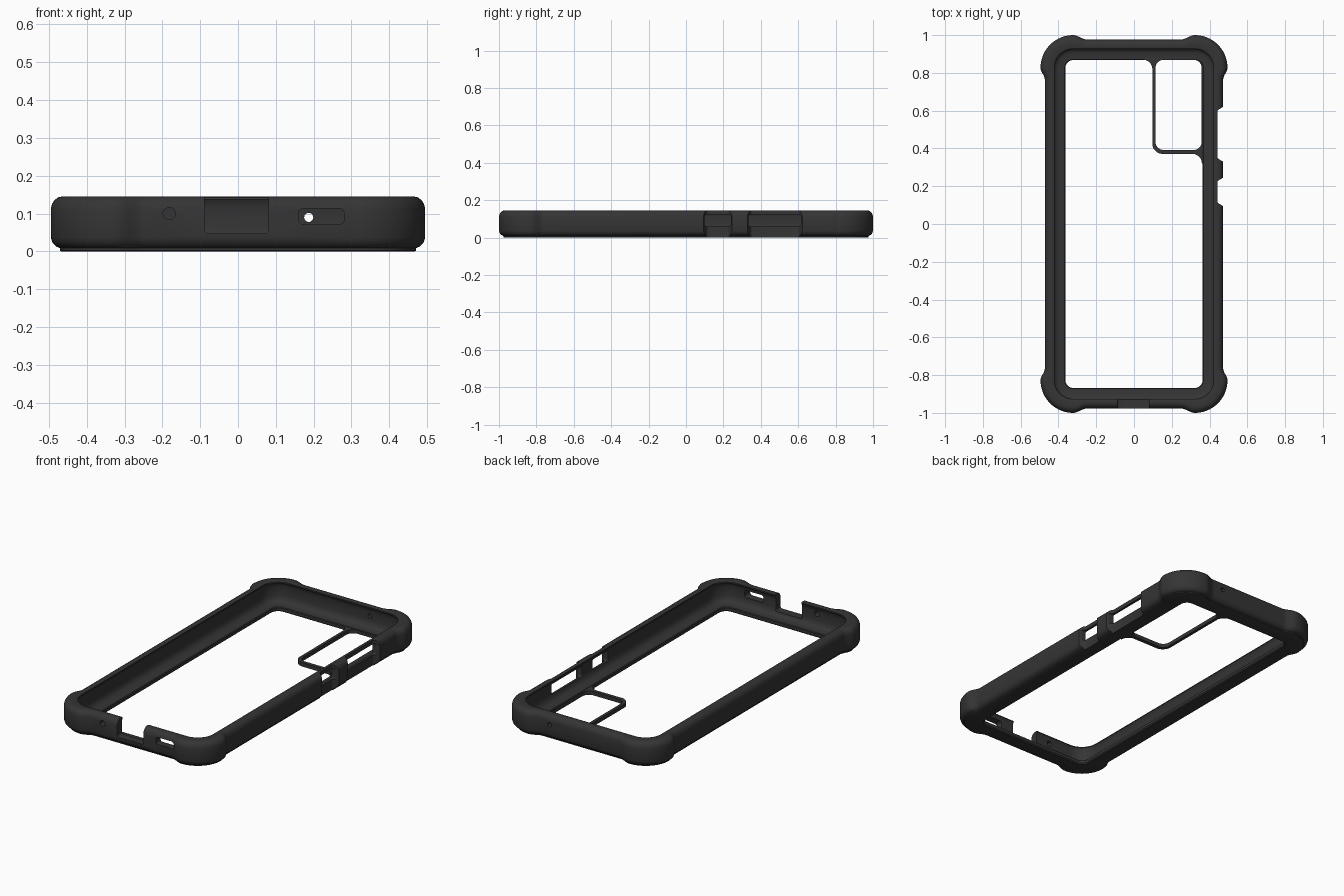
import bpy, bmesh
from math import sin, cos, pi, radians

if "Cube" in bpy.data.objects:
    bpy.data.objects.remove(bpy.data.objects["Cube"])

HX, HY, R, BUMP = 0.472, 0.977, 0.15, 0.023


def smooth(a, b, v):
    t = max(0.0, min(1.0, (v - a) / (b - a)))
    return t * t * (3 - 2 * t)


def arc(cx, cy, r, a0, a1, n=12):
    return [(cx + r * cos(radians(a0 + (a1 - a0) * i / n)),
             cy + r * sin(radians(a0 + (a1 - a0) * i / n))) for i in range(n + 1)]


def new_object(name, bm):
    bmesh.ops.recalc_face_normals(bm, faces=bm.faces)
    me = bpy.data.meshes.new(name)
    bm.to_mesh(me)
    bm.free()
    ob = bpy.data.objects.new(name, me)
    bpy.context.collection.objects.link(ob)
    return ob


def select(ob):
    bpy.ops.object.select_all(action='DESELECT')
    ob.select_set(True)
    bpy.context.view_layer.objects.active = ob


# Outline quarter: x, y, normal, corner pad weight
def quarter():
    pts = []
    for i in range(11):
        y = 0.75 + (HY - R - 0.75) * i / 10
        pts.append((HX, y, 1, 0, smooth(0.765, 0.827, y)))
    for i in range(1, 20):
        a = pi / 2 * i / 20
        pts.append((HX - R + R * cos(a), HY - R + R * sin(a), cos(a), sin(a), 1))
    for i in range(11):
        x = HX - R - (HX - R - 0.24) * i / 10
        pts.append((x, HY, 0, 1, smooth(0.25, 0.322, x)))
    return pts


q = quarter()
flip = lambda ps, sx, sy: [(x * sx, y * sy, nx * sx, ny * sy, w) for x, y, nx, ny, w in ps]
outline = q + flip(q[::-1], -1, 1) + flip(q, -1, -1) + flip(q[::-1], 1, -1)

# Wall section: offset from outline, height, pad factor
section = [(-0.028, 0, 1), (-0.024, 0.002, 1), (-0.024, 0.009, 1), (-0.014, 0.013, 1),
           (-0.005, 0.022, 1), (0, 0.036, 1), (0, 0.112, 1), (-0.003, 0.125, 1),
           (-0.010, 0.136, 1), (-0.020, 0.143, 1), (-0.031, 0.1455, 1),
           (-0.044, 0.1455, 0), (-0.050, 0.143, 0), (-0.051, 0.137, 0),
           (-0.046, 0.128, 0), (-0.043, 0.115, 0), (-0.043, 0.062, 0),
           (-0.048, 0.045, 0), (-0.058, 0.032, 0), (-0.072, 0.027, 0),
           (-0.105, 0.026, 0), (-0.109, 0.022, 0), (-0.109, 0.006, 0), (-0.103, 0, 0)]
bm = bmesh.new()
rings = []
for d, z, k in section:
    rings.append([bm.verts.new((x + nx * (d + BUMP * w * k), y + ny * (d + BUMP * w * k), z))
                  for x, y, nx, ny, w in outline])
n = len(outline)
for j, a in enumerate(rings):
    b = rings[(j + 1) % len(rings)]
    for i in range(n):
        bm.faces.new((a[i], a[(i + 1) % n], b[(i + 1) % n], b[i]))
frame = new_object("case_frame", bm)


# Cutters: prism from a polygon, extruded along one axis
def prism(name, poly, lo, hi, axis):
    bm = bmesh.new()
    place = (lambda u, v, t: (u, v, t)) if axis == 'Z' else \
            (lambda u, v, t: (u, t, v)) if axis == 'Y' else (lambda u, v, t: (t, u, v))
    ends = [[bm.verts.new(place(u, v, t)) for u, v in poly] for t in (lo, hi)]
    m = len(poly)
    bm.faces.new(ends[0])
    bm.faces.new(ends[1][::-1])
    for i in range(m):
        bm.faces.new((ends[0][i], ends[0][(i + 1) % m], ends[1][(i + 1) % m], ends[1][i]))
    ob = new_object(name, bm)
    ob.hide_render = True
    return ob


def rounded(x0, x1, y0, y1, r, n=6):
    return (arc(x1 - r, y1 - r, r, 0, 90, n) + arc(x0 + r, y1 - r, r, 90, 180, n)
            + arc(x0 + r, y0 + r, r, 180, 270, n) + arc(x1 - r, y0 + r, r, 270, 360, n))


def recess(y0, y1):
    # scooped outer side of the wall, with eased ends
    pts = []
    for i in range(9):
        t = i / 8
        pts.append((0.441 + 0.034 * (1 - smooth(0, 1, t)), y0 - 0.012 + 0.03 * t))
    for i in range(9):
        t = i / 8
        pts.append((0.441 + 0.034 * smooth(0, 1, t), y1 - 0.018 + 0.03 * t))
    return pts + [(0.56, y1 + 0.012), (0.56, y0 - 0.012)]


cutters = [
    prism("port_cut", rounded(-0.088, 0.08, 0.047, 0.25, 0.01), -1.1, -0.915, 'Y'),
    prism("speaker_cut", rounded(0.16, 0.28, 0.072, 0.114, 0.012), -1.1, -0.88, 'Y'),
    prism("front_mic_cut", arc(-0.182, 0.1, 0.016, 0, 345, 23), -1.1, -0.88, 'Y'),
    prism("back_mic_cut", arc(0.187, 0.09, 0.012, 0, 345, 23), 0.88, 1.1, 'Y'),
]
for i, (y0, y1) in enumerate(((0.1, 0.24), (0.335, 0.615))):
    cutters.append(prism(f"button_recess_{i}", recess(y0, y1), -0.1, 0.3, 'Z'))
    cutters.append(prism(f"button_hole_{i}", rounded(y0, y1, 0.06, 0.122, 0.008), 0.39, 0.6, 'X'))

select(frame)
for c in cutters:
    mod = frame.modifiers.new(c.name, 'BOOLEAN')
    mod.operation = 'DIFFERENCE'
    mod.solver = 'EXACT'
    mod.object = c
    bpy.ops.object.modifier_apply(modifier=mod.name)
for c in cutters:
    bpy.data.objects.remove(c)

# Camera surround: thin filleted strip with a rounded window
outer = (arc(0.047, 0.82, 0.05, 90, 0) + arc(0.152, 0.426, 0.055, 180, 270)
         + arc(0.309, 0.321, 0.05, 90, 0) + [(0.385, 0.321), (0.385, 0.89), (0.047, 0.89)])
window = rounded(0.114, 0.358, 0.392, 0.869, 0.042, 10)
cu = bpy.data.curves.new("camera_surround_curve", 'CURVE')
cu.dimensions = '2D'
cu.fill_mode = 'BOTH'
cu.extrude = 0.011
for pts in (outer, window):
    sp = cu.splines.new('POLY')
    sp.points.add(len(pts) - 1)
    for p, (x, y) in zip(sp.points, pts):
        p.co = (x, y, 0, 1)
    sp.use_cyclic_u = True
surround = bpy.data.objects.new("camera_surround", cu)
surround.location.z = 0.0135
bpy.context.collection.objects.link(surround)
select(surround)
bpy.ops.object.convert(target='MESH')
surround = bpy.context.view_layer.objects.active

# Dark rubber and smooth shading
mat = bpy.data.materials.new("dark_rubber")
mat.diffuse_color = (0.035, 0.035, 0.035, 1)
mat.use_nodes = True
mat.node_tree.nodes["Principled BSDF"].inputs["Base Color"].default_value = mat.diffuse_color
for ob in (frame, surround):
    ob.data.materials.clear()
    ob.data.materials.append(mat)
    select(ob)
    bpy.ops.object.shade_smooth_by_angle(angle=radians(35))
